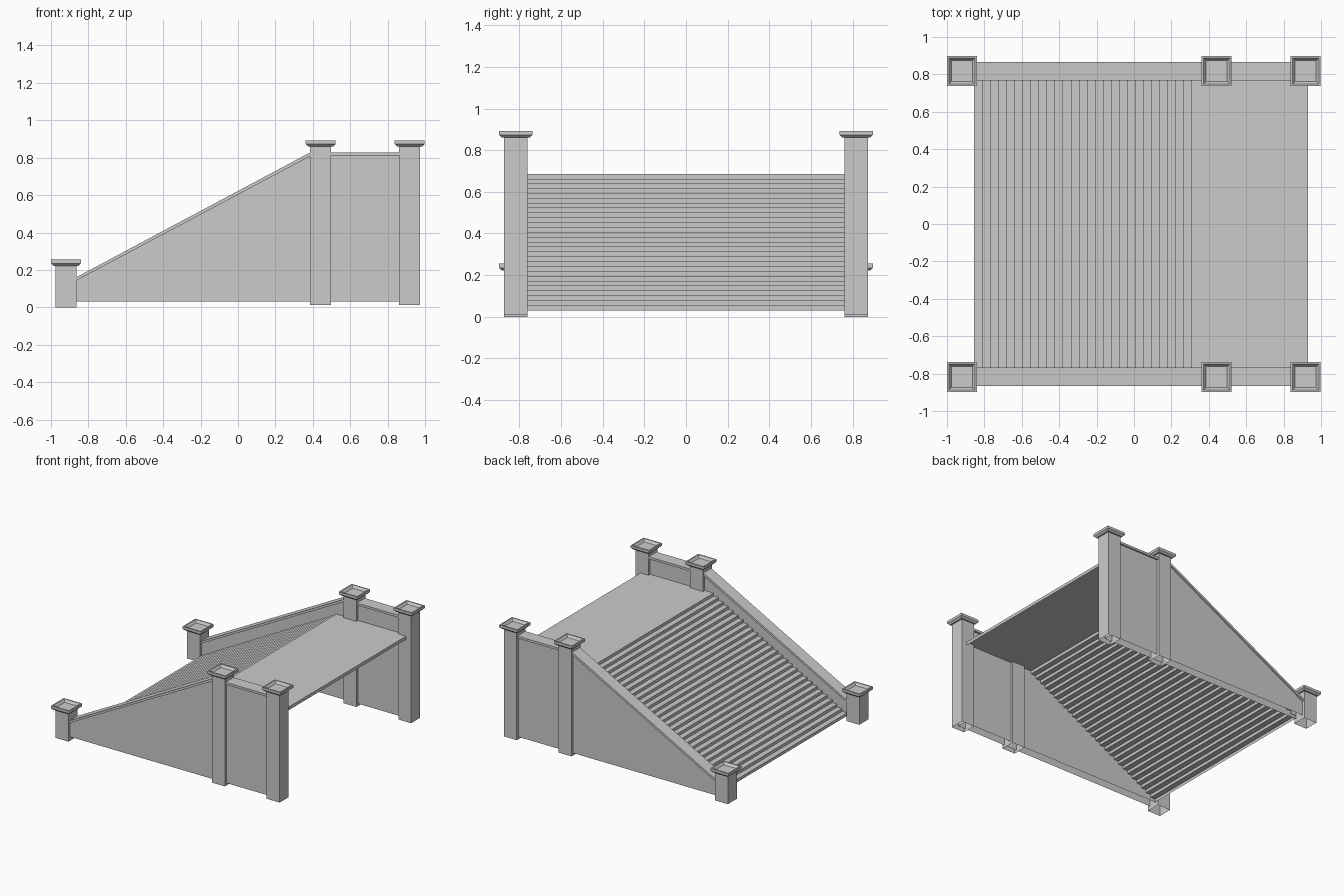
import bpy, bmesh

if "Cube" in bpy.data.objects:
    bpy.data.objects.remove(bpy.data.objects["Cube"])


def finish(name, bm):
    mesh = bpy.data.meshes.new(name)
    bm.to_mesh(mesh)
    bm.free()
    obj = bpy.data.objects.new(name, mesh)
    bpy.context.collection.objects.link(obj)
    return obj


def extrude_profile(name, pts, y0, y1, closed=True, open_edge=None):
    """Sweep an x-z profile (clockwise seen from the front) along y."""
    bm = bmesh.new()
    a = [bm.verts.new((x, y0, z)) for x, z in pts]
    b = [bm.verts.new((x, y1, z)) for x, z in pts]
    n = len(pts)
    for i in range(n if closed else n - 1):
        if i != open_edge:
            j = (i + 1) % n
            bm.faces.new((a[i], b[i], b[j], a[j]))
    if closed:
        bm.faces.new(a[::-1])
        bm.faces.new(b)
        bmesh.ops.recalc_face_normals(bm, faces=bm.faces)
    else:
        bm.normal_update()
    return finish(name, bm)


def square_loft(name, cx, cy, rings, top=False):
    """Stack square rings (half width, z), open at the bottom."""
    bm = bmesh.new()
    loops = [[bm.verts.new((cx + sx * h, cy + sy * h, z))
              for sx, sy in ((-1, -1), (1, -1), (1, 1), (-1, 1))]
             for h, z in rings]
    for lo, hi in zip(loops, loops[1:]):
        for i in range(4):
            j = (i + 1) % 4
            bm.faces.new((lo[i], lo[j], hi[j], hi[i]))
    if top:
        bm.faces.new(loops[-1])
    bm.normal_update()
    return finish(name, bm)


# Stairs, landing and front lip as one folded sheet
STEPS, X0, X1, Z0, Z1 = 28, -0.855, 0.308, 0.03, 0.685
run, rise = (X1 - X0) / (STEPS - 1), (Z1 - Z0) / STEPS
profile = []
for i in range(STEPS):
    x = X0 + i * run
    profile += [(x, Z0 + i * rise), (x, Z0 + (i + 1) * rise)]
profile += [(0.93, Z1), (0.93, Z1 - 0.025)]
extrude_profile("stairs_and_landing", profile, -0.787, 0.787, closed=False)

# Side walls (hollow, open underneath) with handrail boards on top
wall = [(-0.87, 0.03), (-0.87, 0.142), (0.39, 0.813), (0.93, 0.813), (0.93, 0.03)]
rail = [(-0.87, 0.14), (-0.87, 0.158), (0.388, 0.829), (0.93, 0.829),
        (0.93, 0.811), (0.392, 0.811)]
for side, s in (("front", -1), ("back", 1)):
    y0, y1 = sorted((s * 0.783, s * 0.853))
    extrude_profile(side + "_wall", wall, y0, y1, open_edge=4)
    y0, y1 = sorted((s * 0.767, s * 0.866))
    extrude_profile(side + "_rail", rail, y0, y1)

    # Posts with flared, dished caps
    for label, px, bottom, top in (("low", -0.92, 0.0, 0.225),
                                   ("middle", 0.442, 0.012, 0.863),
                                   ("end", 0.918, 0.012, 0.863)):
        py = s * 0.818
        square_loft(f"{side}_{label}_post", px, py,
                    [(0.056, bottom), (0.056, top)], top=True)
        square_loft(f"{side}_{label}_post_cap", px, py,
                    [(0.056, top - 0.003), (0.066, top - 0.003),
                     (0.08, top + 0.010), (0.08, top + 0.030),
                     (0.07, top + 0.030), (0.056, top + 0.012)], top=True)
